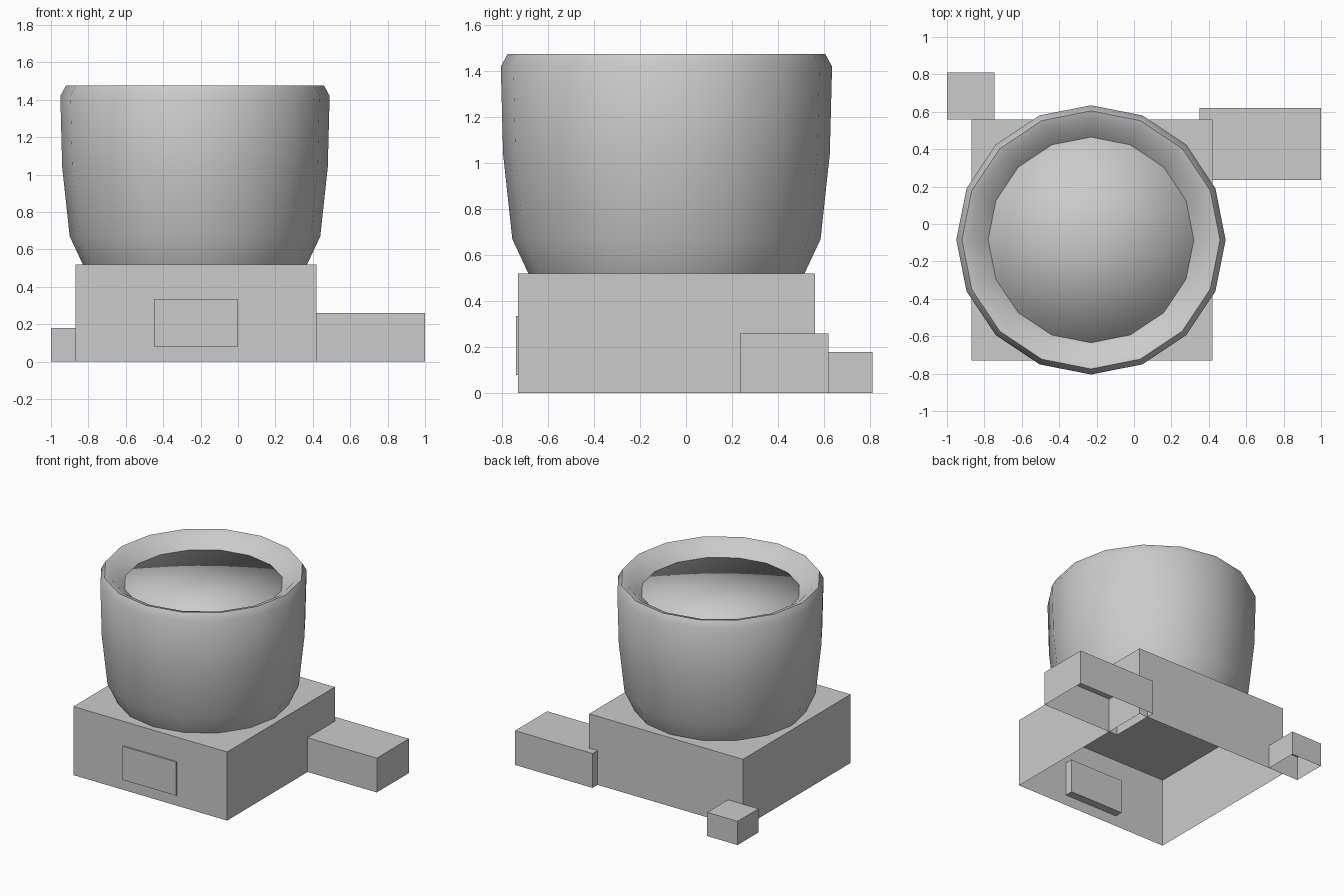
import bpy, bmesh, math

if "Cube" in bpy.data.objects:
    bpy.data.objects.remove(bpy.data.objects["Cube"])

CX, CY = -0.23, -0.085   # shared centre of base and tub
SEGMENTS = 16


def make_object(name, bm):
    mesh = bpy.data.meshes.new(name)
    bm.to_mesh(mesh)
    bm.free()
    obj = bpy.data.objects.new(name, mesh)
    bpy.context.collection.objects.link(obj)
    return obj


def box(name, x, y, z, open_bottom=True):
    """Axis-aligned box from (min, max) ranges, optionally without its underside."""
    bm = bmesh.new()
    bmesh.ops.create_cube(bm, size=1)
    for v in bm.verts:
        v.co = [r[0] if c < 0 else r[1] for c, r in zip(v.co, (x, y, z))]
    bm.normal_update()
    if open_bottom:
        under = [f for f in bm.faces if f.normal.z < -0.9]
        bmesh.ops.delete(bm, geom=under, context='FACES')
    return make_object(name, bm)


def lathe(name, profile, sharp_angle=None):
    """Revolve (radius, z) points, listed from bottom outside to top inside."""
    bm = bmesh.new()
    rings = []
    for r, z in profile:
        if r == 0:
            rings.append([bm.verts.new((CX, CY, z))] * SEGMENTS)
            continue
        ring = []
        for i in range(SEGMENTS):
            a = 2 * math.pi * i / SEGMENTS
            ring.append(bm.verts.new((CX + r * math.cos(a), CY + r * math.sin(a), z)))
        rings.append(ring)
    for low, high in zip(rings, rings[1:]):
        for i in range(SEGMENTS):
            j = (i + 1) % SEGMENTS
            corners = [low[i], low[j], high[j], high[i]]
            bm.faces.new(list(dict.fromkeys(corners)))
    for f in bm.faces:
        f.smooth = True
    obj = make_object(name, bm)
    if sharp_angle:
        bpy.ops.object.select_all(action='DESELECT')
        obj.select_set(True)
        bpy.context.view_layer.objects.active = obj
        bpy.ops.object.shade_smooth_by_angle(angle=math.radians(sharp_angle))
    return obj


# square base and the two side blocks, hollow underneath
box("base", (-0.87, 0.42), (-0.73, 0.56), (0, 0.52))
box("side_block", (0.35, 1.0), (0.235, 0.62), (0, 0.26))
box("small_block", (-1.0, -0.745), (0.56, 0.81), (0, 0.18))

# thin plate set through the front wall
box("front_plate", (-0.45, 0.0), (-0.74, -0.67), (0.08, 0.335), open_bottom=False)

# tub with bevelled rim and sloping inner lip
lathe("tub", [(0.60, 0.52), (0.67, 0.67), (0.71, 1.04), (0.72, 1.42),
              (0.69, 1.475), (0.645, 1.462), (0.55, 1.38)], 30)

# flat contents, softly shaded across the rim
lathe("tub_contents", [(0.55, 1.32), (0.55, 1.38), (0, 1.38)])
